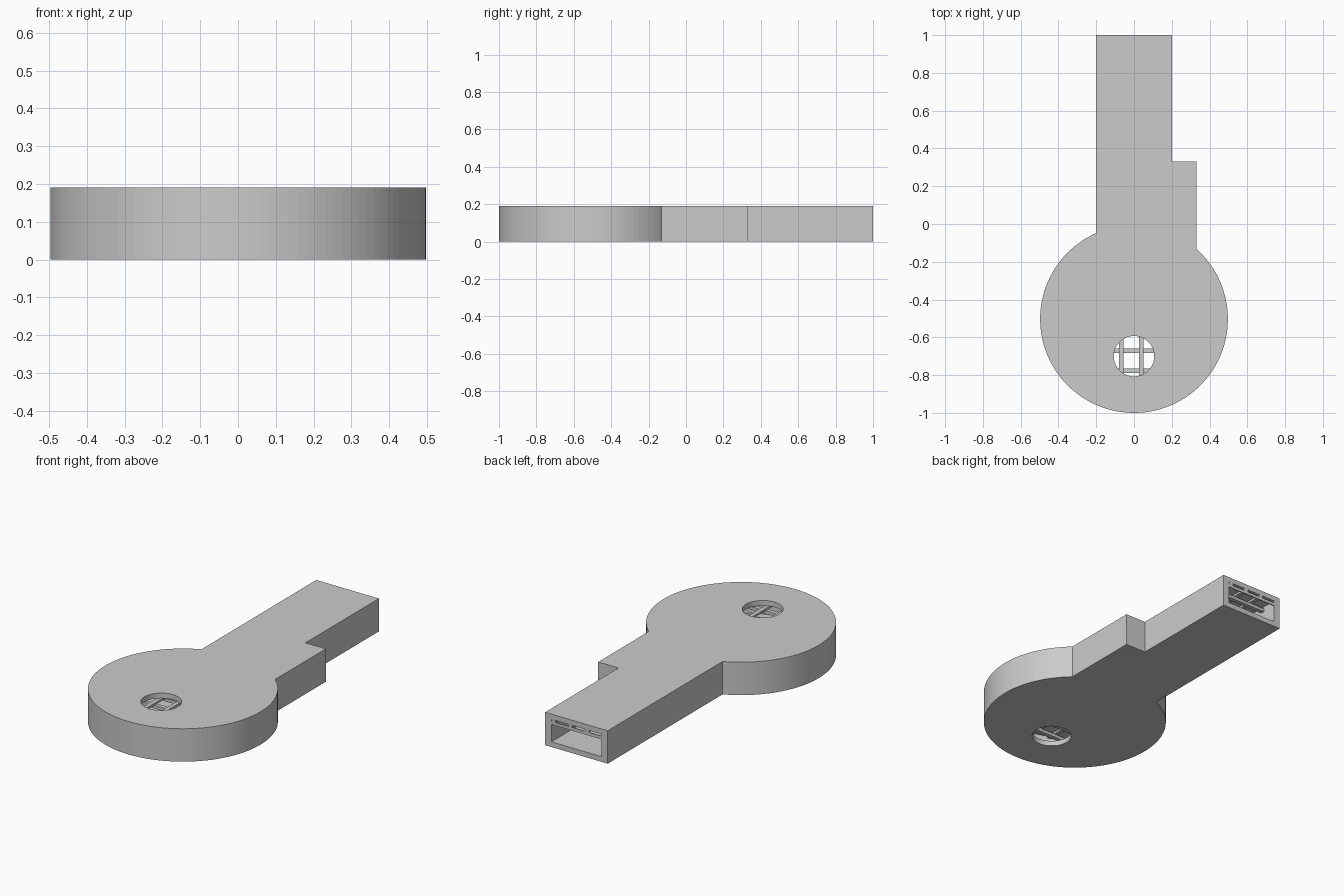
import bpy
import bmesh
import math
from mathutils import Matrix, Vector

if "Cube" in bpy.data.objects:
    bpy.data.objects.remove(bpy.data.objects["Cube"], do_unlink=True)

HEIGHT, WALL, SKIN = 0.19, 0.04, 0.03
RADIUS, CENTER_Y = 0.497, -0.503
SHANK, TOOTH, TOOTH_END, END = 0.2, 0.33, 0.33, 1.0

grey = bpy.data.materials.new("light grey")
grey.use_nodes = True
grey.diffuse_color = (0.6, 0.6, 0.6, 1)
grey.node_tree.nodes["Principled BSDF"].inputs["Base Color"].default_value = (0.6, 0.6, 0.6, 1)


def add_object(name, bm):
    bmesh.ops.recalc_face_normals(bm, faces=bm.faces)
    mesh = bpy.data.meshes.new(name)
    bm.to_mesh(mesh)
    bm.free()
    mesh.materials.append(grey)
    obj = bpy.data.objects.new(name, mesh)
    bpy.context.collection.objects.link(obj)
    return obj


def key_outline(inset, end):
    """Round head, straight shank and one side tooth, moved inward by inset."""
    r, s, t = RADIUS - inset, SHANK - inset, TOOTH - inset
    start = math.pi - math.acos(s / r)
    stop = math.acos(t / r) + 2 * math.pi
    steps = 96
    points = []
    for i in range(steps + 1):
        a = start + (stop - start) * i / steps
        points.append((r * math.cos(a), CENTER_Y + r * math.sin(a)))
    step_y = TOOTH_END - inset
    return points + [(t, step_y), (s, step_y), (s, end), (-s, end)]


def prism(name, outline, z0, z1):
    bm = bmesh.new()
    base = bm.faces.new([bm.verts.new((x, y, z0)) for x, y in outline])
    result = bmesh.ops.extrude_face_region(bm, geom=[base])
    top = [v for v in result["geom"] if isinstance(v, bmesh.types.BMVert)]
    bmesh.ops.translate(bm, verts=top, vec=(0, 0, z1 - z0))
    return add_object(name, bm)


def cut(target, cutter):
    mod = target.modifiers.new("cut", "BOOLEAN")
    mod.operation = "DIFFERENCE"
    mod.solver = "EXACT"
    mod.object = cutter
    bpy.context.view_layer.objects.active = target
    bpy.ops.object.modifier_apply(modifier=mod.name)
    bpy.data.objects.remove(cutter, do_unlink=True)


# Hollow key-shaped case, open at the shank end, with a ring hole
case = prism("key_case", key_outline(0, END), 0, HEIGHT)
cut(case, prism("cavity_cutter", key_outline(WALL, END + 0.1), SKIN, HEIGHT - SKIN))
hole = [(0.107 * math.cos(math.tau * i / 48), -0.7 + 0.107 * math.sin(math.tau * i / 48))
        for i in range(48)]
cut(case, prism("ring_hole_cutter", hole, -0.1, HEIGHT + 0.1))


# Lattice of thin bars under the ceiling
def add_bar(bm, low, high):
    low, high = Vector(low), Vector(high)
    bmesh.ops.create_cube(bm, size=1, matrix=Matrix.Translation((low + high) / 2)
                          @ Matrix.Diagonal((*(high - low), 1)))


PITCH, HALF = 0.106, 0.012
EMBED = 0.02
REACH = RADIUS - EMBED
CEILING = HEIGHT - SKIN
LAYER, BOTTOM = CEILING - 0.012, CEILING - 0.03

# Lengthwise bars, touching the ceiling
bm = bmesh.new()
for i in range(-4, 5):
    x = -0.067 + PITCH * i
    if abs(x) + HALF > REACH - WALL:
        continue
    half_chord = math.sqrt(REACH ** 2 - (abs(x) + HALF) ** 2)
    far = CENTER_Y + half_chord
    if abs(x) + HALF < SHANK - EMBED:
        far = END
    elif SHANK < x < TOOTH - EMBED:
        far = TOOTH_END - EMBED
    add_bar(bm, (x - HALF, CENTER_Y - half_chord, LAYER), (x + HALF, far, CEILING))
add_object("lengthwise_bars", bm)

# Crosswise bars, just below the lengthwise ones
bm = bmesh.new()
for i in range(-3, 17):
    y = -0.672 + PITCH * 0.99 * i
    low_y, high_y = y - HALF, min(y + HALF, END)
    away = max(abs(low_y - CENTER_Y), abs(high_y - CENTER_Y))
    chord = math.sqrt(max(REACH ** 2 - away ** 2, 0))
    left, right = chord, chord
    if y > CENTER_Y:
        left = max(chord, SHANK - EMBED)
        right = max(chord, (TOOTH if high_y < TOOTH_END - EMBED else SHANK) - EMBED)
    if right > HALF:
        add_bar(bm, (-left, low_y, BOTTOM), (right, high_y, LAYER))
add_object("crosswise_bars", bm)
